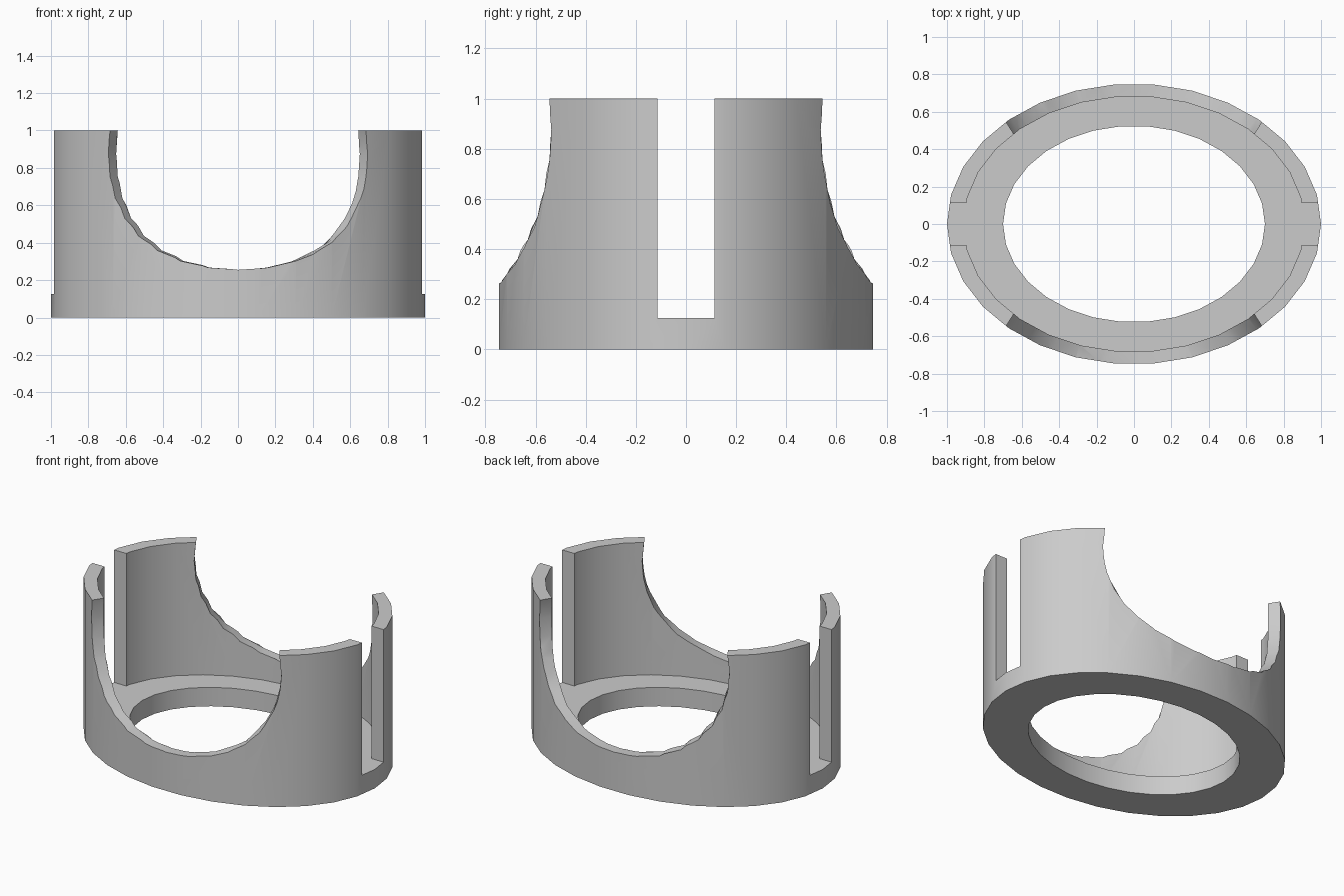
import bpy, bmesh, math

if "Cube" in bpy.data.objects:
    bpy.data.objects.remove(bpy.data.objects["Cube"], do_unlink=True)

grey = bpy.data.materials.new("plain grey")
grey.use_nodes = True
COLOR = (0.6, 0.6, 0.6, 1)
grey.diffuse_color = COLOR
grey.node_tree.nodes["Principled BSDF"].inputs["Base Color"].default_value = COLOR


def loft(name, rings, closed):
    """Skin a list of point rings; closed joins last to first, else caps the ends."""
    bm = bmesh.new()
    loops = [[bm.verts.new(p) for p in ring] for ring in rings]
    pairs = list(zip(loops, loops[1:]))
    if closed:
        pairs.append((loops[-1], loops[0]))
    else:
        bm.faces.new(loops[0])
        bm.faces.new(loops[-1])
    for a, b in pairs:
        for i in range(len(a)):
            j = (i + 1) % len(a)
            bm.faces.new((a[i], a[j], b[j], b[i]))
    bmesh.ops.recalc_face_normals(bm, faces=bm.faces)
    mesh = bpy.data.meshes.new(name)
    bm.to_mesh(mesh)
    bm.free()
    mesh.materials.append(grey)
    obj = bpy.data.objects.new(name, mesh)
    bpy.context.collection.objects.link(obj)
    return obj


def circle(n):
    return [(math.cos(math.tau * i / n), math.sin(math.tau * i / n)) for i in range(n)]


# Oval cup with an open, ledged floor
profile = [(0.7, 0), (1, 0), (1, 1), (0.911, 1), (0.911, 0.125), (0.7, 0.125)]
cup = loft("oval_cup", [[(r * c, 0.75 * r * s, z) for c, s in circle(30)]
                        for r, z in profile], True)

# Flared scoops through the front and back walls
cutters = []
for side in (-1, 1):
    rings = []
    for y in (0.3, 0.9):
        half_width = 0.695 + 0.65 * (y - 0.54)
        rings.append([(half_width * c, side * y, 0.875 + 0.62 * s) for c, s in circle(32)])
    cutters.append(loft("scoop_cutter", rings, False))

# Upright slots through the left and right walls, down to the ledge
for side in (-1, 1):
    rings = [[(side * x, y, z) for y, z in
              ((-0.113, 0.125), (0.113, 0.125), (0.113, 1.2), (-0.113, 1.2))]
             for x in (0.8, 1.1)]
    cutters.append(loft("slot_cutter", rings, False))

bpy.ops.object.select_all(action='DESELECT')
bpy.context.view_layer.objects.active = cup
cup.select_set(True)
for cutter in cutters:
    cutter.hide_render = True
    mod = cup.modifiers.new("cut", 'BOOLEAN')
    mod.operation = 'DIFFERENCE'
    mod.solver = 'EXACT'
    mod.object = cutter
    bpy.ops.object.modifier_apply(modifier=mod.name)
    bpy.data.objects.remove(cutter, do_unlink=True)

bpy.ops.object.shade_smooth_by_angle(angle=math.radians(30))
